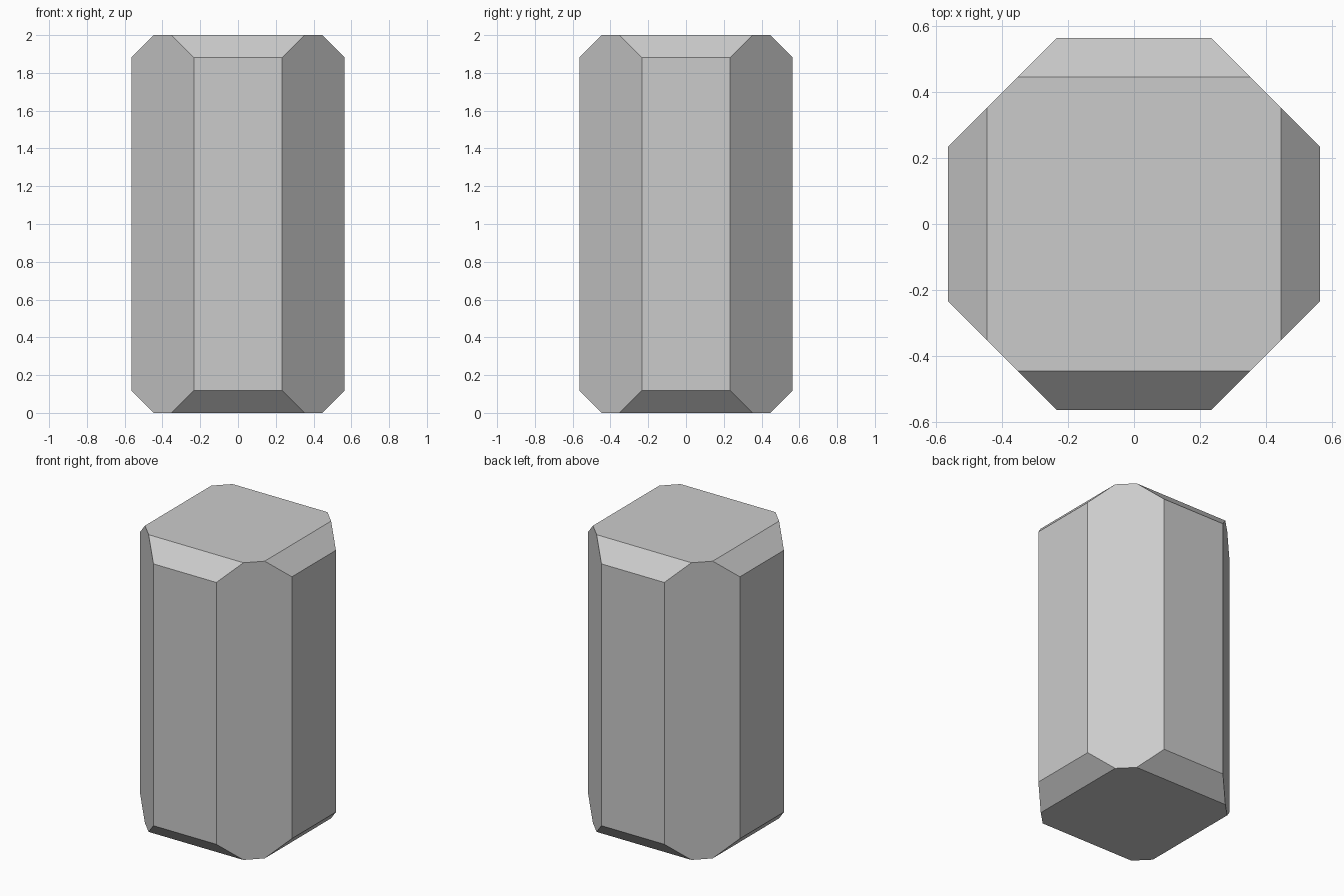
import bpy, bmesh, math

if "Cube" in bpy.data.objects:
    bpy.data.objects.remove(bpy.data.objects["Cube"])

HALF, HEIGHT = 0.565, 2.0   # half width across flats, total height
DIAG = 0.799                # vertical corner planes: |x| + |y| = DIAG
CHAMFER = 0.119             # 45 degree cut around the top and bottom


def octagon(bm, a, z):
    """Octagon with flats at +-a, corners cut by the diagonal planes."""
    b = DIAG - a
    for sx in (-1, 1):
        for sy in (-1, 1):
            bm.verts.new((sx * a, sy * b, z))
            bm.verts.new((sx * b, sy * a, z))


# Chamfered octagonal prism: hull of four octagons, coplanar faces merged
bm = bmesh.new()
for a, z in ((HALF - CHAMFER, 0), (HALF, CHAMFER),
             (HALF, HEIGHT - CHAMFER), (HALF - CHAMFER, HEIGHT)):
    octagon(bm, a, z)
bmesh.ops.convex_hull(bm, input=bm.verts)
bmesh.ops.dissolve_limit(bm, angle_limit=math.radians(1),
                         verts=bm.verts, edges=bm.edges)
bmesh.ops.recalc_face_normals(bm, faces=bm.faces)

mesh = bpy.data.meshes.new("chamfered_prism")
bm.to_mesh(mesh)
bm.free()
bpy.context.collection.objects.link(bpy.data.objects.new("chamfered_prism", mesh))
